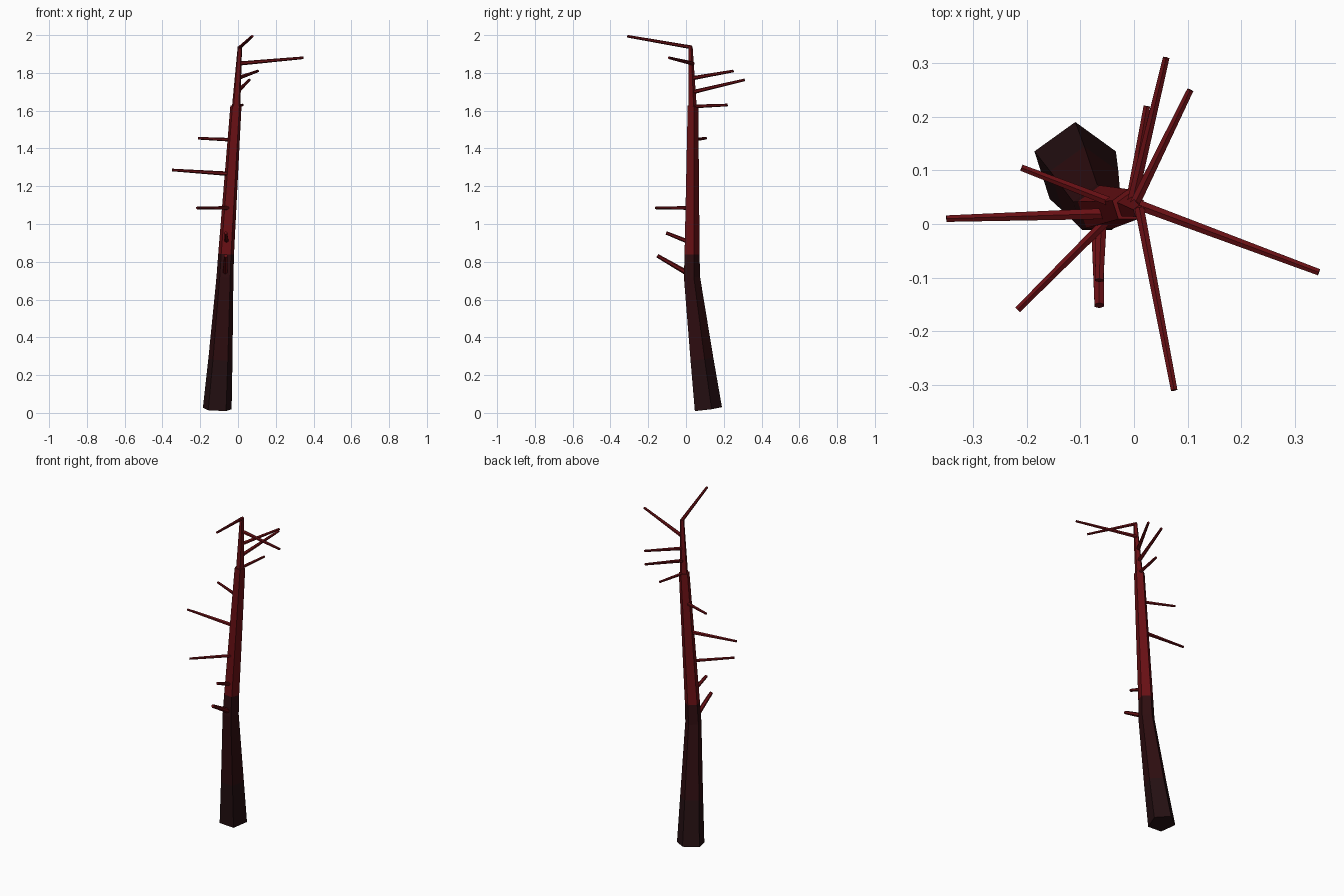
import bpy, bmesh, math
from mathutils import Vector


def material(name, rgb):
    m = bpy.data.materials.new(name)
    m.diffuse_color = (*rgb, 1)
    return m


BASE = material("charred base", (0.018, 0.005, 0.006))
LOWER = material("dark bark", (0.027, 0.004, 0.005))
RED = material("red bark", (0.14, 0.005, 0.007))


def loft(name, rings, sides, mats, start=math.pi / 2):
    """Skin through rings of (centre, radius, normal); one material per span."""
    bm = bmesh.new()
    loops = []
    for centre, radius, normal in rings:
        n = Vector(normal).normalized()
        # horizontal-leaning axes perpendicular to the normal
        ref = Vector((0, 1, 0)) if abs(n.z) > 0.8 else Vector((0, 0, 1))
        v = (ref - n * ref.dot(n)).normalized()
        u = v.cross(n)
        loop = []
        for i in range(sides):
            a = start + 2 * math.pi * i / sides
            loop.append(bm.verts.new(Vector(centre) + radius * (u * math.cos(a) + v * math.sin(a))))
        loops.append(loop)
    for s in range(len(loops) - 1):
        a, b = loops[s], loops[s + 1]
        for i in range(sides):
            j = (i + 1) % sides
            bm.faces.new((a[i], a[j], b[j], b[i])).material_index = s
    bm.faces.new(loops[0][::-1]).material_index = 0
    bm.faces.new(loops[-1]).material_index = len(loops) - 2
    bmesh.ops.recalc_face_normals(bm, faces=bm.faces)
    me = bpy.data.meshes.new(name)
    bm.to_mesh(me)
    bm.free()
    for m in mats:
        me.materials.append(m)
    ob = bpy.data.objects.new(name, me)
    bpy.context.collection.objects.link(ob)
    return ob


# Five-sided trunk, leaning then straightening at the knee
loft("trunk", [
    ((-0.110, 0.111, 0.020), 0.080, (0.05, -0.13, 1)),
    ((-0.093, 0.078, 0.285), 0.067, (0.05, -0.12, 1)),
    ((-0.069, 0.027, 0.720), 0.047, (0.05, -0.06, 1)),
    ((-0.063, 0.028, 0.840), 0.044, (0.06, 0, 1)),
    ((-0.011, 0.034, 1.625), 0.031, (0.06, 0, 1)),
], 5, [BASE, LOWER, LOWER, RED])

# Slimmer top of the trunk
loft("trunk_top", [
    ((-0.011, 0.034, 1.600), 0.024, (0.07, -0.03, 1)),
    ((0.010, 0.023, 1.940), 0.012, (0.07, -0.03, 1)),
], 5, [RED])

# Bare branches: base, tip, base radius, tip radius
BRANCHES = [
    ((0.010, 0.030, 1.935), (0.075, -0.310, 1.994), 0.010, 0.007),
    ((0.010, 0.035, 1.850), (0.345, -0.090, 1.880), 0.011, 0.007),
    ((0.000, 0.035, 1.772), (0.105, 0.250, 1.810), 0.011, 0.007),
    ((-0.005, 0.035, 1.698), (0.060, 0.310, 1.763), 0.011, 0.007),
    ((-0.008, 0.035, 1.622), (0.024, 0.220, 1.630), 0.010, 0.007),
    ((-0.020, 0.032, 1.445), (-0.210, 0.105, 1.454), 0.010, 0.007),
    ((-0.035, 0.020, 1.265), (-0.350, 0.010, 1.286), 0.012, 0.007),
    ((-0.045, 0.012, 1.085), (-0.217, -0.160, 1.085), 0.010, 0.007),
    ((-0.060, 0.028, 0.900), (-0.065, -0.105, 0.953), 0.012, 0.009),
    ((-0.068, 0.025, 0.730), (-0.065, -0.152, 0.832), 0.015, 0.010),
]
for k, (base, tip, r0, r1) in enumerate(BRANCHES, 1):
    d = Vector(tip) - Vector(base)
    loft(f"branch_{k}", [(base, r0, d), (tip, r1, d)], 6, [RED])
